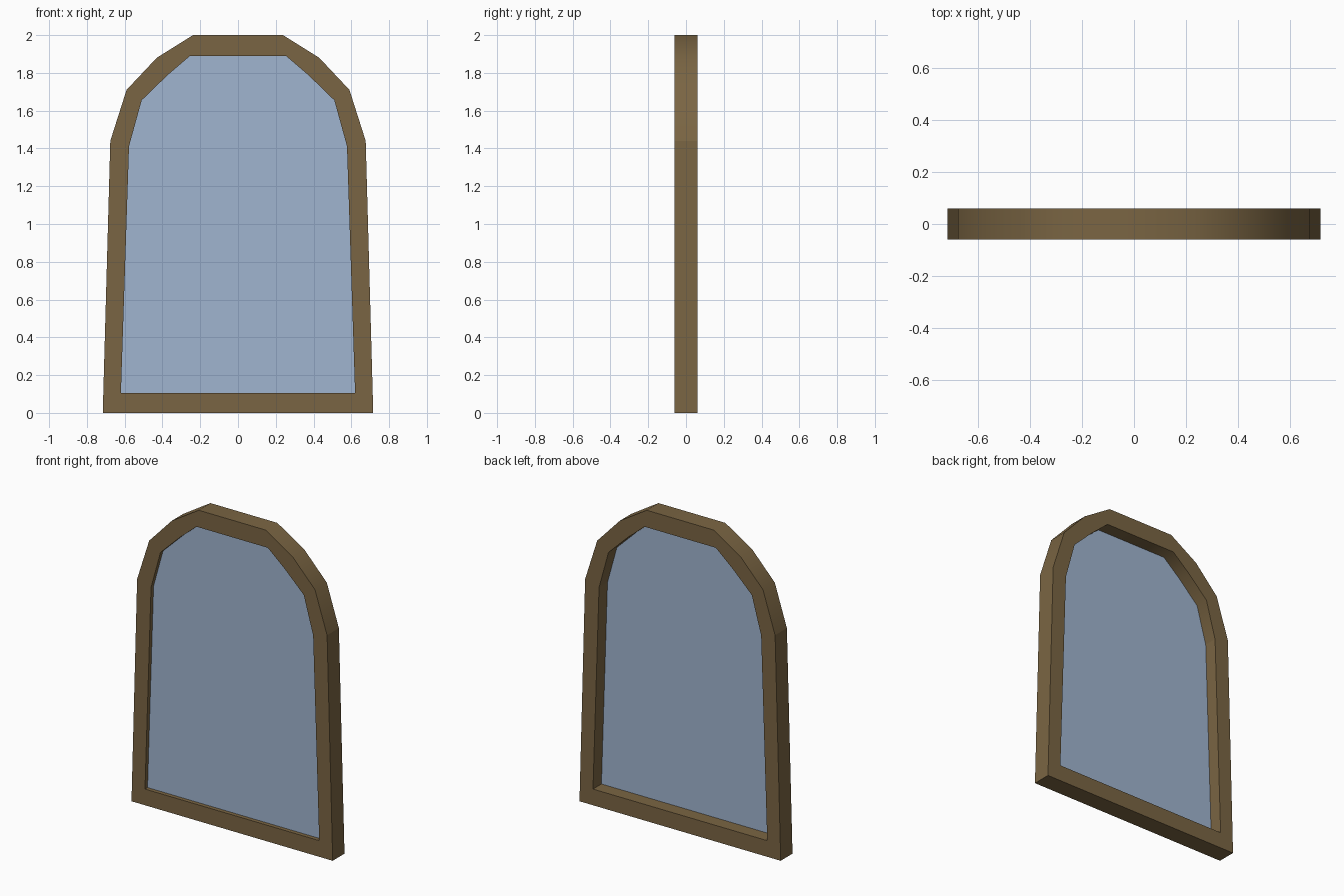
import bpy
import bmesh

if "Cube" in bpy.data.objects:
    bpy.data.objects.remove(bpy.data.objects["Cube"])


def material(name, rgb):
    m = bpy.data.materials.new(name)
    m.diffuse_color = (*rgb, 1.0)
    m.use_nodes = True
    m.node_tree.nodes["Principled BSDF"].inputs["Base Color"].default_value = m.diffuse_color
    return m


def finish(bm, name, mat):
    bmesh.ops.recalc_face_normals(bm, faces=bm.faces[:])
    me = bpy.data.meshes.new(name)
    bm.to_mesh(me)
    bm.free()
    me.materials.append(mat)
    ob = bpy.data.objects.new(name, me)
    bpy.context.collection.objects.link(ob)
    return ob


def mirrored(half):
    # left half from sill to crown, then right half back down
    return half + [(-x, z) for x, z in reversed(half)]


def ring(bm, outline, y):
    return [bm.verts.new((x, y, z)) for x, z in outline]


wood = material("brown wood", (0.195, 0.130, 0.056))
blue = material("pale blue glass", (0.352, 0.462, 0.631))

OUTER = mirrored([(-0.716, 0), (-0.676, 1.44), (-0.59, 1.71), (-0.43, 1.88), (-0.238, 2.0)])
INNER = mirrored([(-0.62, 0.104), (-0.577, 1.412), (-0.51, 1.655), (-0.373, 1.788), (-0.254, 1.89)])
DEPTH = 0.06

# Frame: rectangular section swept round the arched outline
bm = bmesh.new()
loops = [ring(bm, OUTER, -DEPTH), ring(bm, OUTER, DEPTH),
         ring(bm, INNER, DEPTH), ring(bm, INNER, -DEPTH)]
n = len(OUTER)
for k in range(4):
    a, b = loops[k], loops[(k + 1) % 4]
    for i in range(n):
        j = (i + 1) % n
        bm.faces.new((a[i], a[j], b[j], b[i])).smooth = True
# Only the bends within the arch stay smooth; all other corners are crisp
for e in bm.edges:
    p, q = e.verts
    lengthwise = abs(p.co.y - q.co.y) < 1e-5 and not any(
        p in (o, i) and q in (o, i) for o, i in zip(loops[0] + loops[1], loops[3] + loops[2]))
    low_corner = abs(p.co.y - q.co.y) > 1e-5 and p.co.z < 1.5
    e.smooth = not (lengthwise or low_corner)
finish(bm, "window_frame", wood)

# Glass pane: thin plate set near the front of the frame
bm = bmesh.new()
front, back = ring(bm, INNER, -0.034), ring(bm, INNER, -0.026)
bm.faces.new(front)
bm.faces.new(back[::-1])
for i in range(n):
    j = (i + 1) % n
    bm.faces.new((front[i], front[j], back[j], back[i]))
finish(bm, "glass_pane", blue)
